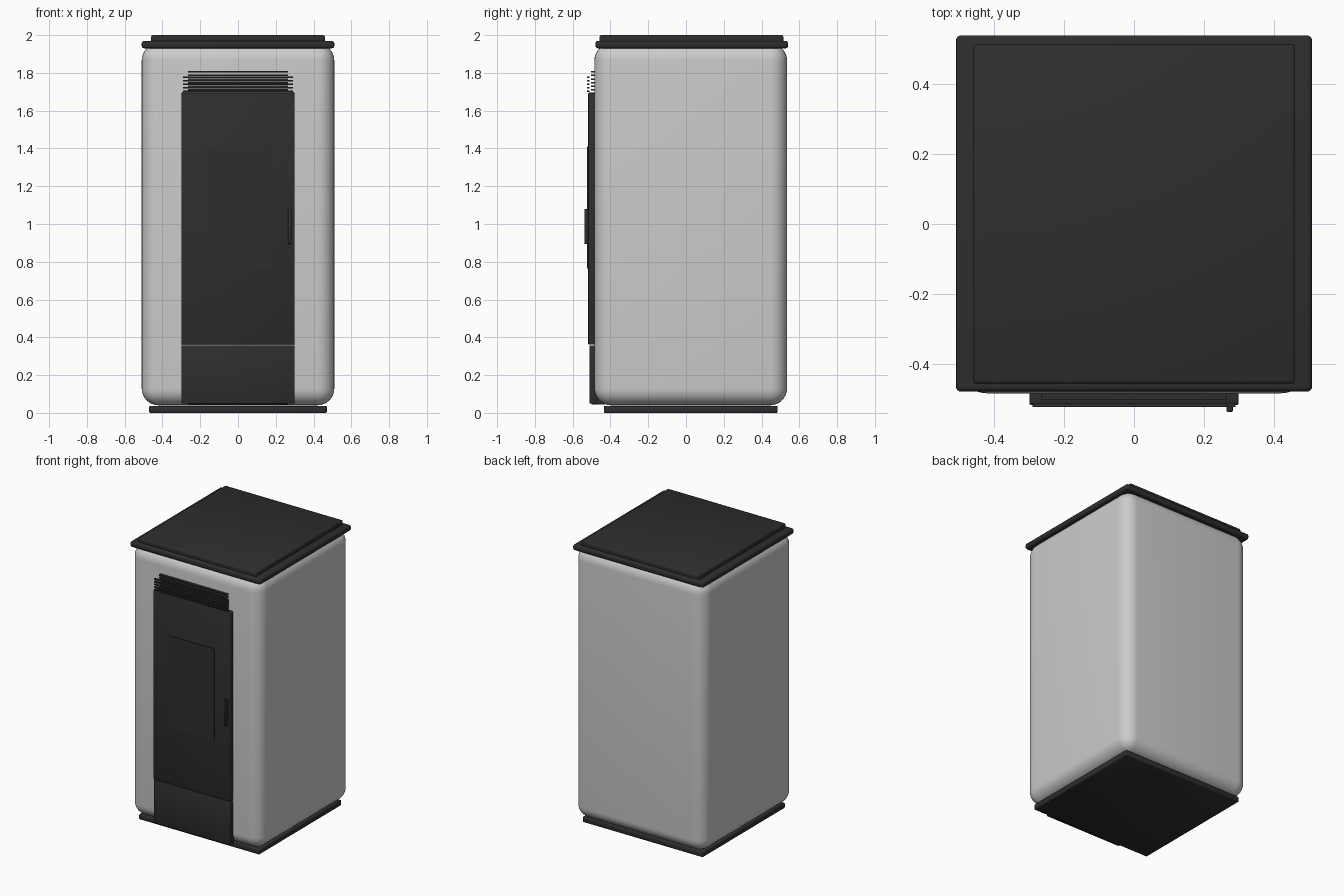
import bpy, bmesh

if "Cube" in bpy.data.objects:
    bpy.data.objects.remove(bpy.data.objects["Cube"])


def material(name, value):
    m = bpy.data.materials.new(name)
    m.diffuse_color = (value, value, value, 1)
    m.use_nodes = True
    m.node_tree.nodes["Principled BSDF"].inputs["Base Color"].default_value = m.diffuse_color
    return m


light_grey = material("light grey enamel", 0.60)
charcoal = material("charcoal metal", 0.027)


def box(name, x, y, z, mat=charcoal, bevel=0.0, segments=2):
    """Box from (min, max) ranges, with optional rounded edges."""
    bm = bmesh.new()
    bmesh.ops.create_cube(bm, size=1)
    for v in bm.verts:
        for i, (lo, hi) in enumerate((x, y, z)):
            v.co[i] = lo if v.co[i] < 0 else hi
    if bevel:
        bmesh.ops.bevel(bm, geom=bm.edges[:], offset=bevel, segments=segments,
                        profile=0.5, affect='EDGES')
    for f in bm.faces:
        f.smooth = bevel > 0
    mesh = bpy.data.meshes.new(name)
    bm.to_mesh(mesh)
    bm.free()
    mesh.materials.append(mat)
    ob = bpy.data.objects.new(name, mesh)
    bpy.context.collection.objects.link(ob)
    return ob


# Rounded cabinet between the base and the lid
box("cabinet", (-0.51, 0.51), (-0.485, 0.535), (0.04, 1.955), light_grey, 0.09, 8)
box("base", (-0.47, 0.47), (-0.435, 0.485), (0.0, 0.037), bevel=0.006)

# Two-step lid
box("lid_lower", (-0.51, 0.51), (-0.48, 0.54), (1.93, 1.97), bevel=0.014, segments=4)
box("lid_upper", (-0.46, 0.46), (-0.457, 0.515), (1.955, 2.0), bevel=0.008)

# Door, lower panel and its recessed foot
box("door", (-0.30, 0.30), (-0.518, -0.47), (0.362, 1.695), bevel=0.005)
box("lower_panel", (-0.30, 0.30), (-0.512, -0.47), (0.05, 0.358), bevel=0.003)
box("panel_foot", (-0.265, 0.265), (-0.50, -0.43), (0.044, 0.12))

# Window pane and handle
box("window", (-0.178, 0.178), (-0.524, -0.515), (0.765, 1.41))
box("handle", (0.265, 0.283), (-0.538, -0.515), (0.895, 1.08), bevel=0.003)

# Vent slats: a wide front row and a narrower, taller back row
for i in range(5):
    z = 1.70 + i * 0.0185
    box(f"front_slat_{i + 1}", (-0.29, 0.29), (-0.524, -0.512), (z, z + 0.008))
for i in range(6):
    z = 1.706 + i * 0.0192
    box(f"back_slat_{i + 1}", (-0.265, 0.265), (-0.504, -0.48), (z, z + 0.008))
